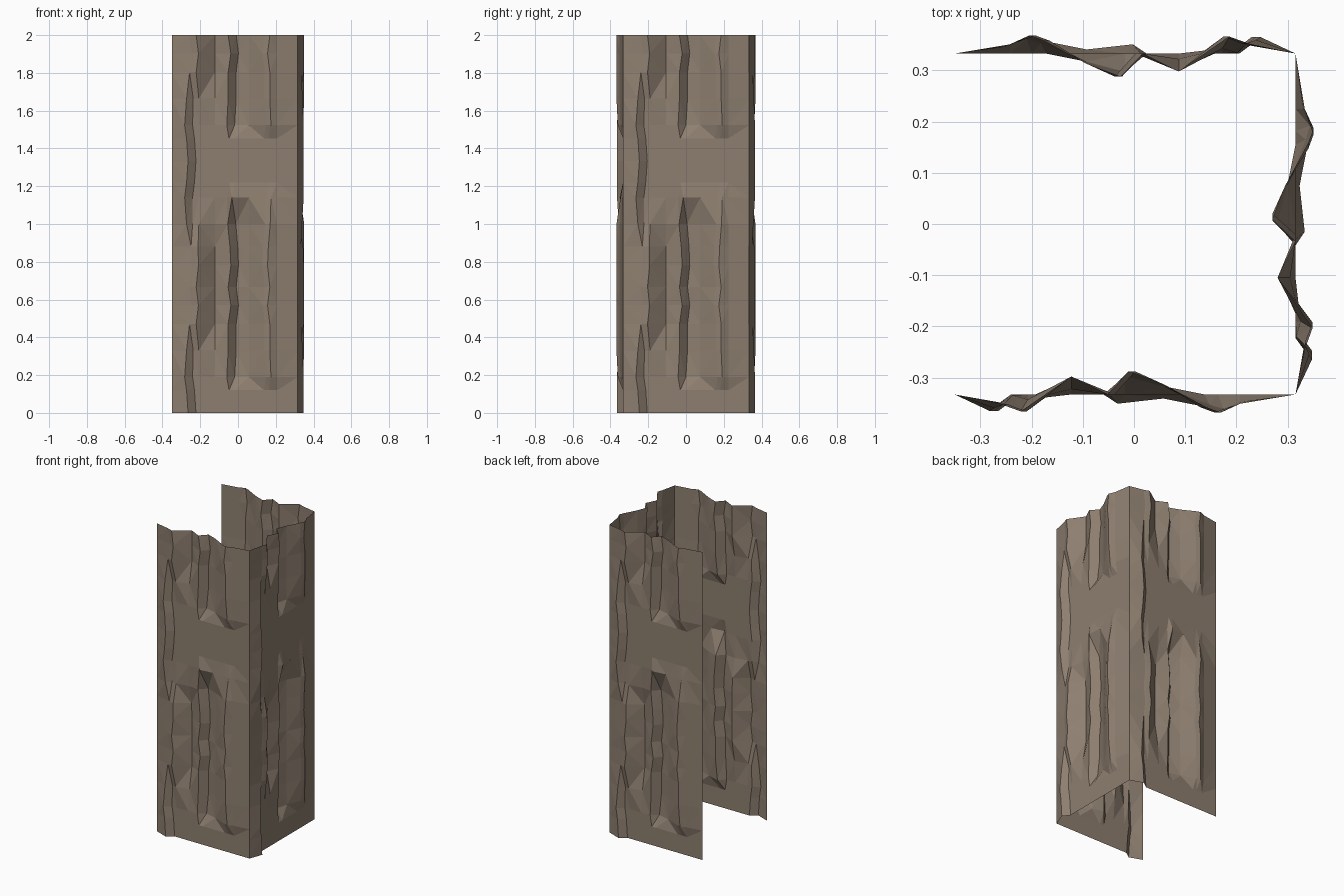
import bpy, bmesh
from math import radians
from mathutils import Matrix

if "Cube" in bpy.data.objects:
    bpy.data.objects.remove(bpy.data.objects["Cube"])

HALF = 0.333          # half width of one bark panel
CX = -0.0175          # centre of the square trunk
TILE = 4 / 3          # height after which the bark pattern repeats

# Bark rows: height, strength of left ridge, middle groove, right hollow, sideways wobble
ROWS = [
    (0.00, 1.0, 0.0, 0.0, 0.008),
    (0.12, 1.0, 0.0, 0.0, 0.000),
    (0.19, 1.0, 0.0, 0.8, -0.010),
    (0.33, 0.8, 0.3, 1.0, -0.004),
    (0.47, 0.0, 1.0, 1.0, -0.004),
    (0.57, 0.0, 1.0, 1.0, 0.008),
    (0.667, 0.0, 1.0, 1.0, -0.004),
    (0.78, 0.0, 1.0, 1.0, 0.008),
    (0.88, 0.0, 0.9, 1.0, 0.004),
    (1.00, 0.7, 0.2, 1.0, -0.006),
    (1.14, 1.0, 0.0, -0.4, -0.010),
    (1.22, 1.0, 0.0, 0.0, 0.000),
]


def bark_row(a, b, c, j):
    """Points across a panel: (position across, relief outward)."""
    k = abs(c)
    return [
        (-HALF, 0),
        (-0.235 - 0.02 * a + j, 0.032 * a + 0.020 * b * (1 - a)),
        (-0.225 + 0.012 * a + j, 0.024 * b * (1 - a)),
        (-0.180 - 0.02 * b + j, 0.033 * b),
        (-0.105, -0.035 * b),
        (-0.030 + 1.2 * j, 0.0),
        (0.000 + 0.012 * c + j, -0.045 * c),
        (0.075, -0.020 * c),
        (0.155 - j, 0.025 * k),
        (0.182 - j, 0.035 * k),
        (0.225, 0.018 * k),
        (HALF, 0),
    ]


# Stack the repeating rows up to the top
levels = [(z + n * TILE, a, b, c, j) for n in range(2) for z, a, b, c, j in ROWS]
levels = [l for l in levels if l[0] <= 2.005]

mat = bpy.data.materials.new("bark_brown")
mat.diffuse_color = (0.27, 0.212, 0.162, 1)
mat.use_nodes = True
mat.node_tree.nodes["Principled BSDF"].inputs["Base Color"].default_value = mat.diffuse_color


def bark_panel(name, angle):
    bm = bmesh.new()
    grid = [[bm.verts.new((u, -HALF - h, min(z, 2.0))) for u, h in bark_row(a, b, c, j)]
            for z, a, b, c, j in levels]
    for lo, hi in zip(grid, grid[1:]):
        for i in range(len(lo) - 1):
            bm.faces.new((lo[i], lo[i + 1], hi[i + 1], hi[i]))
    bmesh.ops.triangulate(bm, faces=bm.faces[:])
    bm.transform(Matrix.Translation((CX, 0, 0)) @ Matrix.Rotation(radians(angle), 4, 'Z'))
    me = bpy.data.meshes.new(name)
    bm.to_mesh(me)
    bm.free()
    me.materials.append(mat)
    bpy.context.collection.objects.link(bpy.data.objects.new(name, me))


# Three sides of the trunk; the left side stays open
for side, angle in (("front_bark", 0), ("right_bark", 90), ("back_bark", 180)):
    bark_panel(side, angle)
